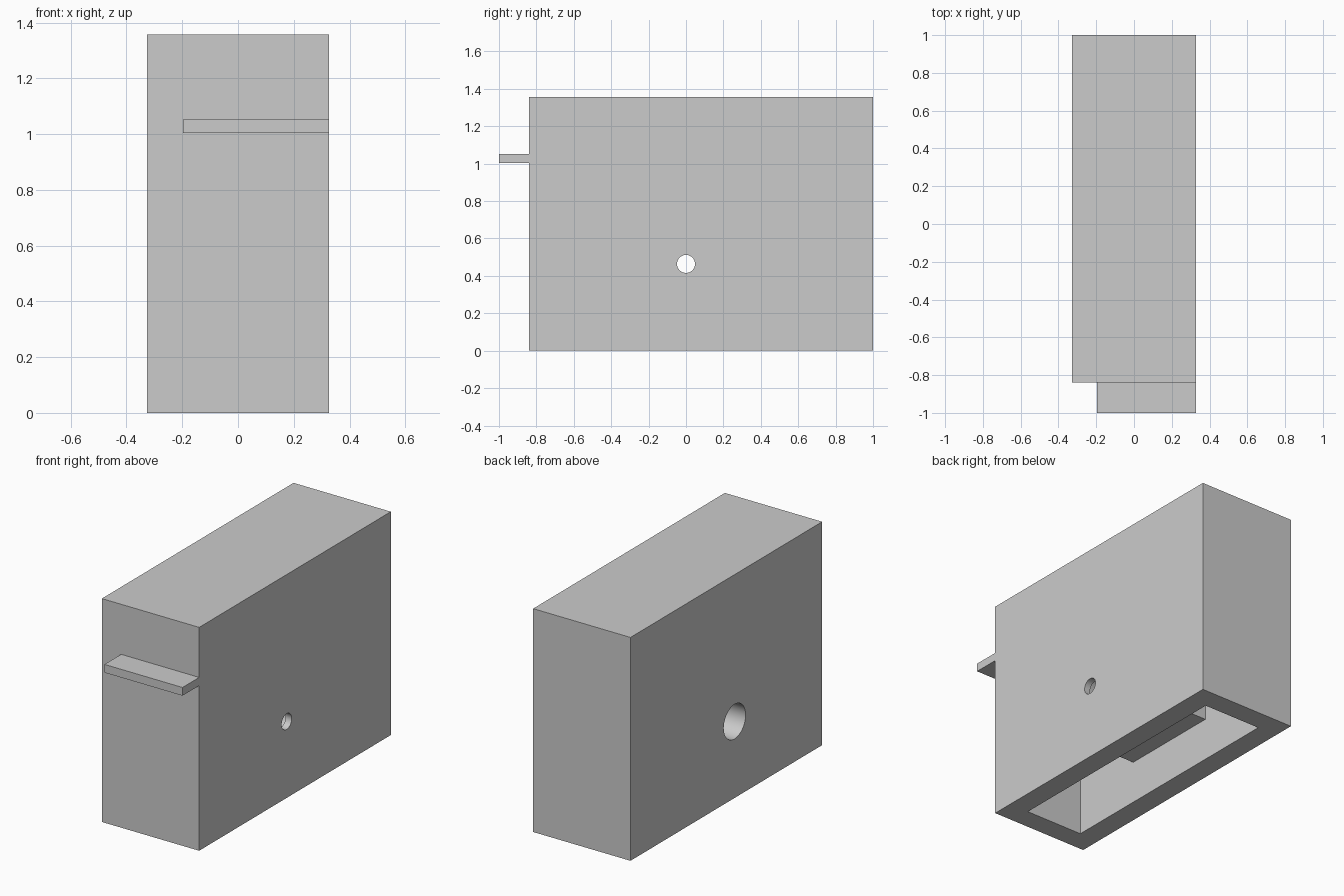
import bpy, math
from mathutils import Vector

cube = bpy.data.objects.get("Cube")
if cube:
    bpy.data.objects.remove(cube, do_unlink=True)

grey = bpy.data.materials.new("light_grey")
grey.use_nodes = True
colour = (0.6, 0.6, 0.6, 1)
grey.diffuse_color = colour
grey.node_tree.nodes["Principled BSDF"].inputs["Base Color"].default_value = colour


def box(name, low, high):
    low, high = Vector(low), Vector(high)
    bpy.ops.mesh.primitive_cube_add(size=1, location=(low + high) / 2)
    ob = bpy.context.object
    ob.name = name
    ob.scale = high - low
    bpy.ops.object.transform_apply(location=False, rotation=False, scale=True)
    ob.data.materials.append(grey)
    return ob


def bore(name, radius, x0, x1, y, z):
    bpy.ops.mesh.primitive_cylinder_add(
        vertices=48, radius=radius, depth=x1 - x0,
        location=((x0 + x1) / 2, y, z), rotation=(0, math.pi / 2, 0))
    ob = bpy.context.object
    ob.name = name
    ob.data.materials.append(grey)
    return ob


def boolean(target, tool, operation):
    mod = target.modifiers.new(operation.title(), 'BOOLEAN')
    mod.operation = operation
    mod.solver = 'EXACT'
    mod.object = tool
    bpy.context.view_layer.objects.active = target
    bpy.ops.object.modifier_apply(modifier=mod.name)
    bpy.data.objects.remove(tool, do_unlink=True)


W, FRONT, BACK, TOP, WALL = 0.327, -0.84, 1.0, 1.357, 0.132
HOLE_Y, HOLE_Z = 0.0, 0.464

# Open-bottomed housing
housing = box("housing", (-W, FRONT, 0), (W, BACK, TOP))
boolean(housing, box("cavity_cutter", (-W + WALL, FRONT + WALL, -0.1),
                     (W - WALL, BACK - WALL, TOP - WALL)), 'DIFFERENCE')

# Inner block carrying the bore between the side walls
boolean(housing, box("inner_block", (-W + WALL / 2, -0.24, 0.262),
                     (W - WALL / 2, 0.4, 0.67)), 'UNION')

# Front ledge, flush with the left side
boolean(housing, box("front_ledge", (-0.197, -1, 1.003),
                     (W, FRONT + 0.05, 1.053)), 'UNION')

# Wide bore from the right side, narrow hole out of the left side
boolean(housing, bore("wide_bore", 0.105, -W - 0.1, W - 0.04, HOLE_Y, HOLE_Z), 'DIFFERENCE')
boolean(housing, bore("narrow_hole", 0.048, 0, W + 0.1, HOLE_Y, HOLE_Z), 'DIFFERENCE')

bpy.ops.object.select_all(action='DESELECT')
housing.select_set(True)
bpy.context.view_layer.objects.active = housing
bpy.ops.object.shade_smooth_by_angle(angle=math.radians(30))
